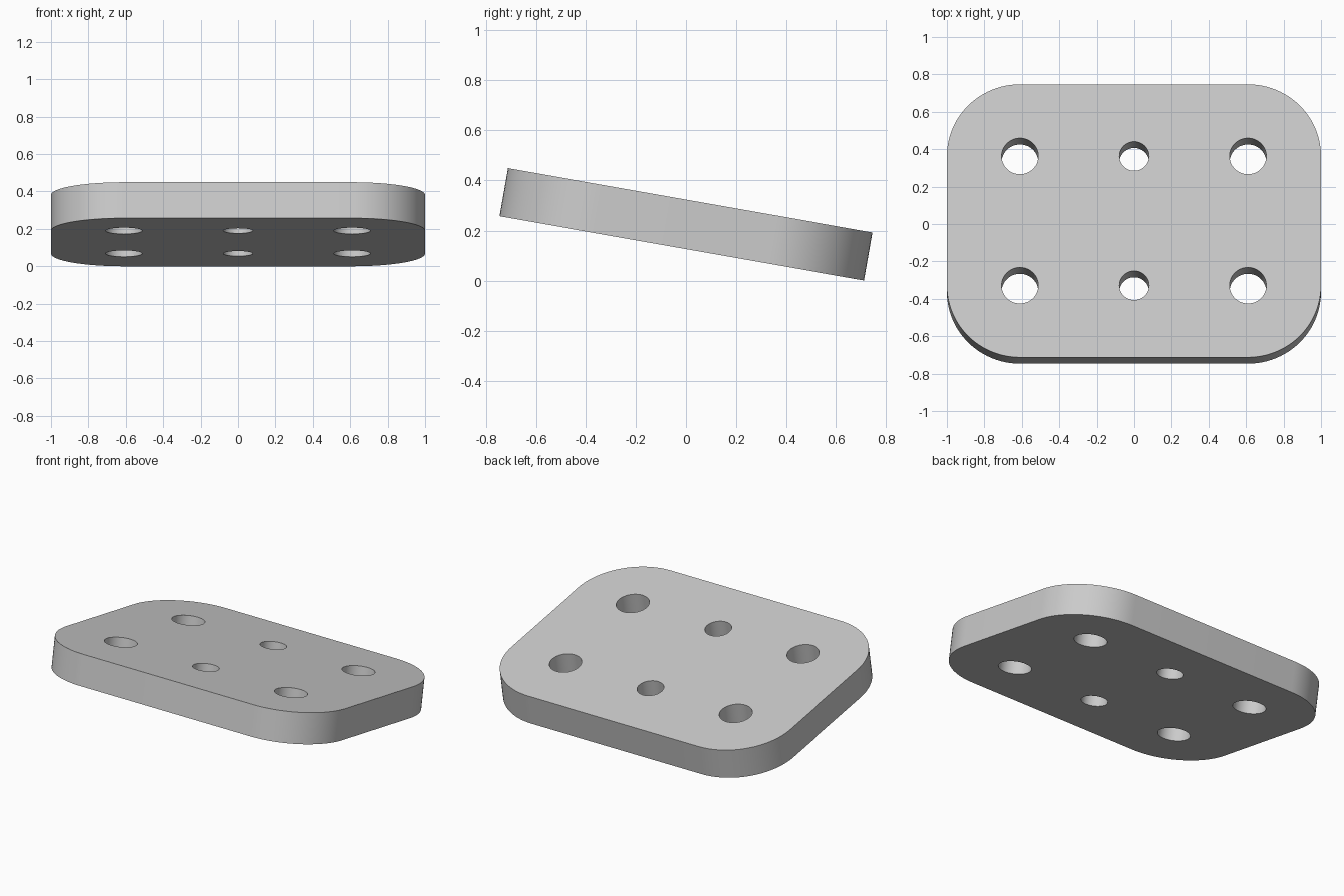
import bpy
import bmesh
from math import sin, cos, pi, radians
from mathutils import Matrix

cube = bpy.data.objects.get("Cube")
if cube:
    bpy.data.objects.remove(cube)

WIDTH, DEPTH, THICK = 2.0, 1.482, 0.195
CORNER = 0.39
TILT = radians(-10)
HOLE_X, HOLE_Y = WIDTH / 2 - CORNER, DEPTH / 2 - CORNER


def arc(cx, cy, r, start, sweep, steps):
    return [(cx + r * cos(start + sweep * i / steps),
             cy + r * sin(start + sweep * i / steps)) for i in range(steps + 1)]


def add_loop(bm, points):
    verts = [bm.verts.new((x, y, -THICK / 2)) for x, y in points]
    for a, b in zip(verts, verts[1:] + verts[:1]):
        bm.edges.new((a, b))


bm = bmesh.new()

# Rounded outline
outline = []
for i, (sx, sy) in enumerate([(1, 1), (-1, 1), (-1, -1), (1, -1)]):
    outline += arc(sx * HOLE_X, sy * HOLE_Y, CORNER, i * pi / 2, pi / 2, 24)
add_loop(bm, outline)

# Two rows of bolt holes, with smaller ones in the middle
for y in (-HOLE_Y, HOLE_Y):
    for x, r in ((-HOLE_X, 0.098), (0, 0.079), (HOLE_X, 0.098)):
        add_loop(bm, arc(x, y, r, 0, 2 * pi, 48)[:-1])

# Fill around the holes and extrude to full thickness
bmesh.ops.triangle_fill(bm, edges=bm.edges[:], use_beauty=True)
top = bmesh.ops.extrude_face_region(bm, geom=bm.faces[:], use_keep_orig=True)
bmesh.ops.translate(bm, vec=(0, 0, THICK),
                    verts=[g for g in top["geom"] if isinstance(g, bmesh.types.BMVert)])
bmesh.ops.recalc_face_normals(bm, faces=bm.faces[:])

# Tilt the plate and rest it on the ground
bmesh.ops.transform(bm, matrix=Matrix.Rotation(TILT, 4, "X"), verts=bm.verts[:])
lowest = min(v.co.z for v in bm.verts)
bmesh.ops.translate(bm, vec=(0, 0, -lowest), verts=bm.verts[:])

mesh = bpy.data.meshes.new("mounting_plate")
bm.to_mesh(mesh)
bm.free()
plate = bpy.data.objects.new("mounting_plate", mesh)
bpy.context.collection.objects.link(plate)

# Plain grey finish
grey = bpy.data.materials.new("light_grey")
grey.use_nodes = True
colour = (0.6, 0.6, 0.6, 1)
grey.diffuse_color = colour
grey.node_tree.nodes["Principled BSDF"].inputs["Base Color"].default_value = colour
mesh.materials.append(grey)

# Smooth walls with sharp rims
bpy.ops.object.select_all(action="DESELECT")
plate.select_set(True)
bpy.context.view_layer.objects.active = plate
bpy.ops.object.shade_smooth_by_angle(angle=radians(30))
